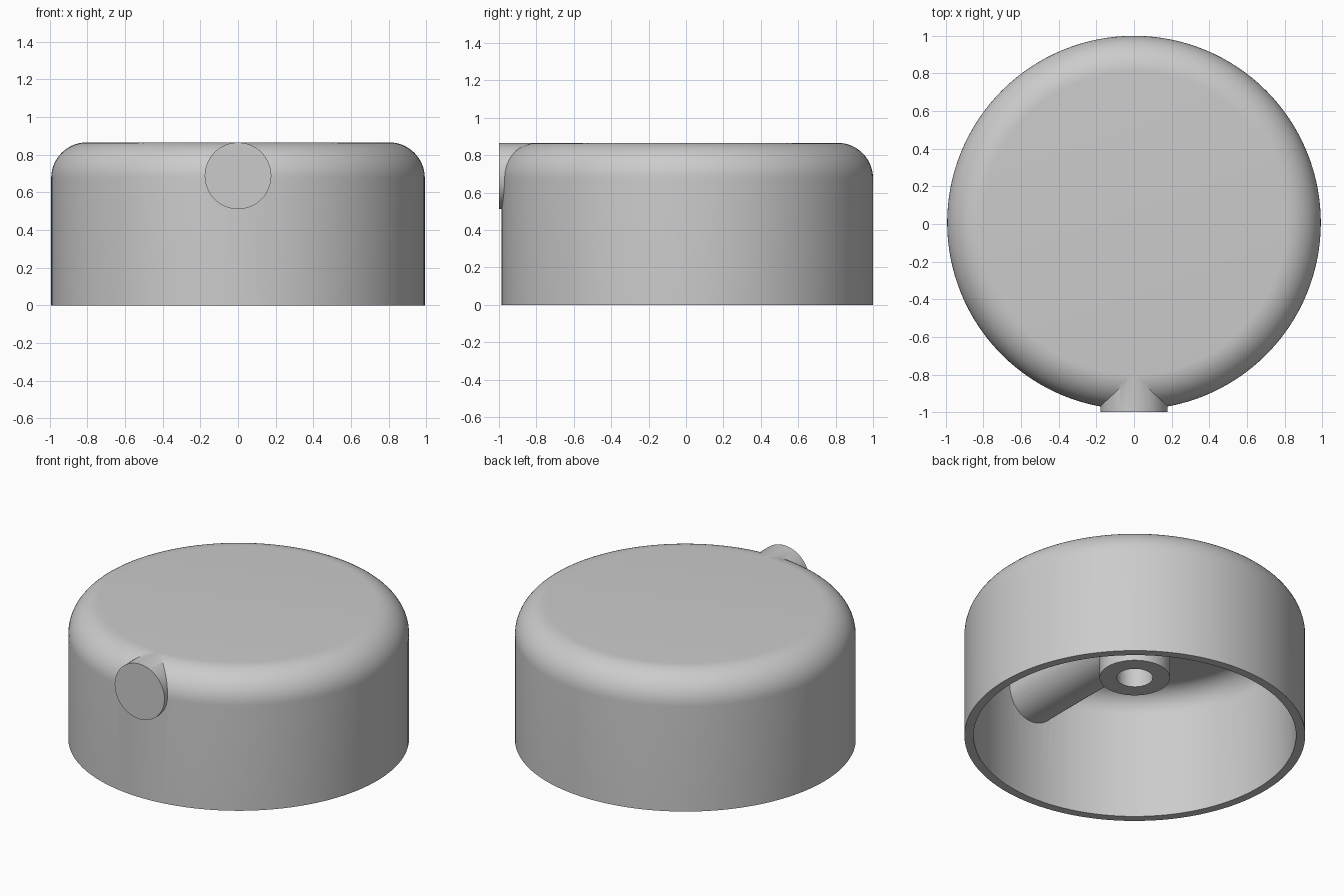
import bpy, bmesh
from math import sin, cos, pi, radians
from mathutils import Matrix, Vector

cube = bpy.data.objects.get("Cube")
if cube:
    bpy.data.objects.remove(cube, do_unlink=True)

grey = bpy.data.materials.new("plain grey")
grey.use_nodes = True
grey.diffuse_color = (0.6, 0.6, 0.6, 1)
grey.node_tree.nodes["Principled BSDF"].inputs["Base Color"].default_value = (0.6, 0.6, 0.6, 1)

AXIS_Y = 0.007      # centre line of the round body
PORT_Z = 0.688      # height of the side port


def lathe(name, profile, centre, forward=False, steps=96):
    """Spin a closed (radius, height) profile; forward lays the axis along y."""
    bm = bmesh.new()
    rings = []
    for r, h in profile:
        if r == 0:
            rings.append([bm.verts.new((0, 0, h))] * steps)
        else:
            rings.append([bm.verts.new((r * cos(2 * pi * i / steps), r * sin(2 * pi * i / steps), h))
                          for i in range(steps)])
    for a, b in zip(rings, rings[1:]):
        for i in range(steps):
            j = (i + 1) % steps
            corners = list(dict.fromkeys((a[i], a[j], b[j], b[i])))
            if len(corners) > 2:
                bm.faces.new(corners)
    bmesh.ops.recalc_face_normals(bm, faces=bm.faces)
    if forward:
        bm.transform(Matrix.Rotation(radians(-90), 4, "X"))
    bm.transform(Matrix.Translation(Vector(centre)))
    mesh = bpy.data.meshes.new(name)
    bm.to_mesh(mesh)
    bm.free()
    mesh.materials.append(grey)
    obj = bpy.data.objects.new(name, mesh)
    bpy.context.collection.objects.link(obj)
    return obj


def rod(name, radius, start, end, centre, forward=False, steps=64):
    return lathe(name, [(0, start), (radius, start), (radius, end), (0, end)], centre, forward, steps)


def dome(radius, top, fillet, steps=14):
    """Half outline of a round cap with a rounded upper edge."""
    arc = [(radius - fillet + fillet * cos(pi / 2 * i / steps),
            top - fillet + fillet * sin(pi / 2 * i / steps)) for i in range(steps + 1)]
    return [(radius, 0)] + arc + [(0, top)]


def combine(target, other, operation):
    mod = target.modifiers.new(operation.title(), "BOOLEAN")
    mod.operation, mod.object, mod.solver = operation, other, "EXACT"
    bpy.context.view_layer.objects.active = target
    bpy.ops.object.modifier_apply(modifier=mod.name)
    bpy.data.objects.remove(other, do_unlink=True)


# Hollow cap, open underneath
outer = dome(0.993, 0.866, 0.19)
inner = dome(0.94, 0.812, 0.14)
body = lathe("round_cap", outer[::-1] + inner, (0, AXIS_Y, 0), steps=128)

# Central hub and side port tube
combine(body, rod("hub", 0.205, 0.39, 0.84, (0, AXIS_Y, 0)), "UNION")
combine(body, rod("port_tube", 0.177, -1, 0, (0, 0, PORT_Z), True), "UNION")

# Hub hole, stepped port bore and small vent hole
combine(body, rod("hub_hole", 0.105, 0.3, 0.78, (0, AXIS_Y, 0)), "DIFFERENCE")
bore = [(0, -1.05), (0.133, -1.05), (0.133, -0.985), (0.12, -0.97),
        (0.12, -0.89), (0.072, -0.89), (0.072, 0), (0, 0)]
combine(body, lathe("port_bore", bore, (0, 0, PORT_Z), True, 64), "DIFFERENCE")
combine(body, rod("vent_hole", 0.024, -0.93, -0.75, (0, 0, PORT_Z + 0.096), True, 24), "DIFFERENCE")

# Smooth curves, sharp edges
bpy.ops.object.select_all(action="DESELECT")
body.select_set(True)
bpy.context.view_layer.objects.active = body
bpy.ops.object.shade_smooth_by_angle(angle=radians(30))
